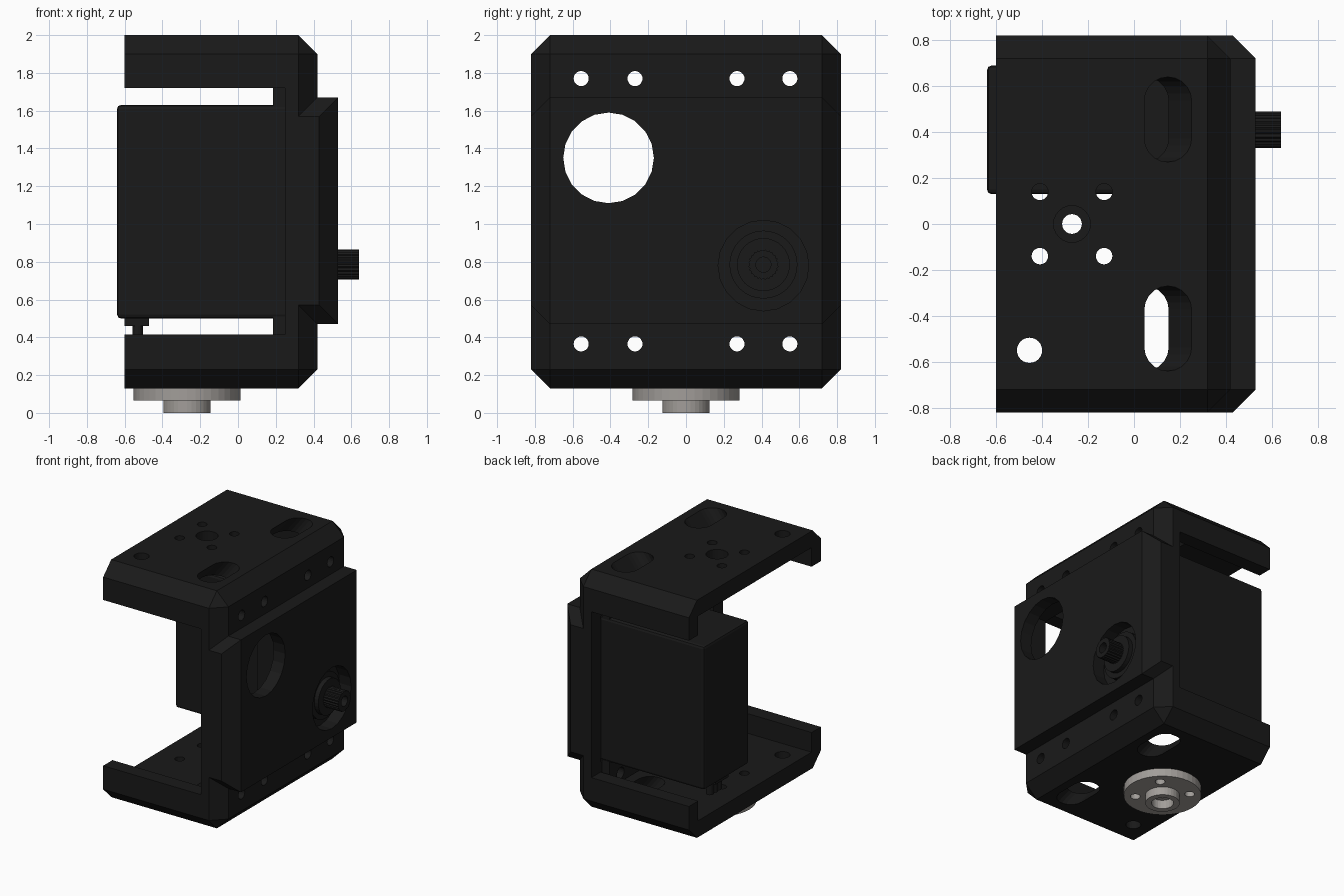
import bpy, bmesh, math
from mathutils import Matrix, Vector

if "Cube" in bpy.data.objects:
    bpy.data.objects.remove(bpy.data.objects["Cube"])


def material(name, rgb):
    m = bpy.data.materials.new(name)
    m.diffuse_color = (*rgb, 1)
    m.use_nodes = True
    m.node_tree.nodes["Principled BSDF"].inputs["Base Color"].default_value = m.diffuse_color
    return m


BLACK = material("black_plastic", (0.01, 0.01, 0.01))
GREY = material("grey_metal", (0.36, 0.34, 0.32))


def make(name, bm, mat=BLACK):
    bmesh.ops.recalc_face_normals(bm, faces=bm.faces)
    me = bpy.data.meshes.new(name)
    bm.to_mesh(me)
    bm.free()
    ob = bpy.data.objects.new(name, me)
    bpy.context.collection.objects.link(ob)
    me.materials.append(mat)
    return ob


def hull(name, pts):
    bm = bmesh.new()
    for p in pts:
        bm.verts.new(p)
    bmesh.ops.convex_hull(bm, input=bm.verts[:])
    bmesh.ops.dissolve_limit(bm, angle_limit=0.01, verts=bm.verts[:], edges=bm.edges[:])
    return make(name, bm)


def box(name, x, y, z, bevel=0):
    bm = bmesh.new()
    bmesh.ops.create_cube(bm, size=1)
    for v in bm.verts:
        v.co = [(a + b) / 2 + c * (b - a) for c, (a, b) in zip(v.co, (x, y, z))]
    if bevel:
        bmesh.ops.bevel(bm, geom=bm.edges[:], offset=bevel, segments=2,
                        affect='EDGES', profile=0.5)
    return make(name, bm)


def prism(name, outline, axis, a, b, shear=0, mat=BLACK):
    """Extrude a closed outline along x (outline is y,z) or z (outline is x,y)."""
    bm = bmesh.new()

    def put(p, t, s):
        return bm.verts.new((t, p[0], p[1]) if axis == 'X' else (p[0] + s, p[1], t))
    lo = [put(p, a, 0) for p in outline]
    hi = [put(p, b, shear) for p in outline]
    n = len(outline)
    bm.faces.new(lo)
    bm.faces.new(hi)
    for i in range(n):
        j = (i + 1) % n
        bm.faces.new((lo[i], lo[j], hi[j], hi[i]))
    return make(name, bm, mat)


def circle(u, v, r, n=24):
    return [(u + r * math.cos(2 * math.pi * i / n), v + r * math.sin(2 * math.pi * i / n))
            for i in range(n)]


def stadium(cx, cy, r, half):
    pts = []
    for s in (1, -1):
        for i in range(11):
            t = math.pi * i / 10
            pts.append((cx + s * r * math.cos(t), cy + s * (half - r + r * math.sin(t))))
    return pts


def boolean(ob, other, op='DIFFERENCE'):
    m = ob.modifiers.new("cut", 'BOOLEAN')
    m.operation, m.solver, m.object = op, 'EXACT', other
    bpy.context.view_layer.objects.active = ob
    bpy.ops.object.modifier_apply(modifier=m.name)
    bpy.data.objects.remove(other)


def octagon(x, z0, z1, c=0.1, w=0.82):
    return [(x, s * y, z) for s in (1, -1)
            for y, z in ((w, z0 + c), (w, z1 - c), (w - c, z0), (w - c, z1))]


def rect(x, w, z0, z1):
    return [(x, s * w, z) for s in (1, -1) for z in (z0, z1)]


CZ = 1.065
# Bracket shell with raised front block
bracket = hull("bracket", octagon(-0.6, 0.13, 2) + octagon(0.32, 0.13, 2) + rect(0.42, 0.72, 0.23, 1.9))
block = hull("block", octagon(0.3, 0.47, 1.67) + octagon(0.43, 0.47, 1.67) + rect(0.53, 0.72, 0.47, 1.67))
boolean(bracket, block, 'UNION')

# Open C shape, leaving shallow rims along both sides
boolean(bracket, box("opening", (-1, 0.25), (-2, 2), (0.415, 1.72)))
boolean(bracket, box("inner_channel", (-1, 0.25), (-0.705, 0.705), (0.26, 1.87)))

# Two motor pockets, each with a round shaft window
for s in (1, -1):
    y = s * 0.41
    boolean(bracket, box("pocket", (0.1, 0.43), (y - 0.29, y + 0.29), (0.49, 1.64)))
    boolean(bracket, prism("window", circle(y, CZ - s * 0.285, 0.24, 20), 'X', 0.3, 0.7))

# Screw holes in the wall
for y in (-0.555, -0.27, 0.27, 0.55):
    for z in (0.365, 1.77):
        boolean(bracket, prism("screw_hole", circle(y, z, 0.04, 20), 'X', 0.1, 0.7))

# Holes and slanted cable slots in both plates
HX = -0.27
hub_holes = [(HX + a, b) for a in (-0.14, 0.14) for b in (-0.14, 0.14)]
for u, v in hub_holes:
    boolean(bracket, prism("plate_hole", circle(u, v, 0.036, 20), 'Z', 0, 2.1))
boolean(bracket, prism("corner_hole", circle(-0.455, -0.55, 0.055), 'Z', 0, 2.1))
boolean(bracket, prism("centre_hole", circle(HX, 0, 0.043), 'Z', 0, 1))
boolean(bracket, prism("centre_hole", circle(HX, 0, 0.08), 'Z', 1.5, 2.1))
for y in (-0.455, 0.455):
    shape = stadium(0.148, y, 0.103, 0.185)
    # Slot runs 0.1 inward across the plate thickness, overshooting both faces
    for face, d in ((2.0, 1), (0.13, -1)):
        k = 0.1 / 0.13
        outer = [(px + 0.03 * k, py) for px, py in shape]
        boolean(bracket, prism("cable_slot", outer, 'Z', face + d * 0.03, face - d * 0.16, -0.19 * k))

# Servo motor: case, mounting ears, collar rings
box("motor_case", (-0.64, 0.425), (0.13, 0.69), (0.5, 1.63), 0.02)
for i, (z0, z1) in enumerate(((0.295, 0.51), (1.62, 1.835))):
    ear = box("motor_ear_%d" % i, (0.185, 0.249), (0.13, 0.69), (z0, z1))
    for y in (0.27, 0.55):
        boolean(ear, prism("ear_hole", circle(y, (0.365, 1.77)[i], 0.045, 20), 'X', 0, 0.4))
SY, SZ = 0.41, 0.785
prism("motor_collar", circle(SY, SZ, 0.18, 32), 'X', 0.42, 0.475)
prism("motor_collar_step", circle(SY, SZ, 0.14, 32), 'X', 0.47, 0.51)

# Splined output shaft with screw hole
spline = [(SY + r * math.cos(t), SZ + r * math.sin(t))
          for i in range(48) for t in [2 * math.pi * i / 48] for r in [0.08 if i % 2 else 0.074]]
shaft = prism("output_shaft", spline, 'X', 0.5, 0.64)
boolean(shaft, prism("shaft_hole", circle(SY, SZ, 0.04, 20), 'X', 0.54, 0.8))

# Cable strain relief under the motor
box("cable_grip", (-0.6, -0.47), (0.33, 0.49), (0.46, 0.505))
for i in range(3):
    y = 0.41 + (i - 1) * 0.05
    prism("cable_%d" % i, circle(-0.53, y, 0.028, 12), 'Z', 0.36, 0.47)

# Round metal hub below the bottom plate
hub = prism("hub_flange", circle(HX, 0, 0.282, 40), 'Z', 0.065, 0.13, mat=GREY)
boolean(hub, prism("hub_boss", circle(HX, 0, 0.125, 32), 'Z', 0.0, 0.1, mat=GREY), 'UNION')
boolean(hub, prism("hub_bore", circle(HX, 0, 0.08), 'Z', -0.1, 0.07, mat=GREY))
for u, v in hub_holes:
    boolean(hub, prism("hub_hole", circle(u, v, 0.036, 20), 'Z', -0.1, 0.3, mat=GREY))
boolean(hub, prism("hub_centre", circle(HX, 0, 0.043), 'Z', -0.1, 0.3, mat=GREY))
